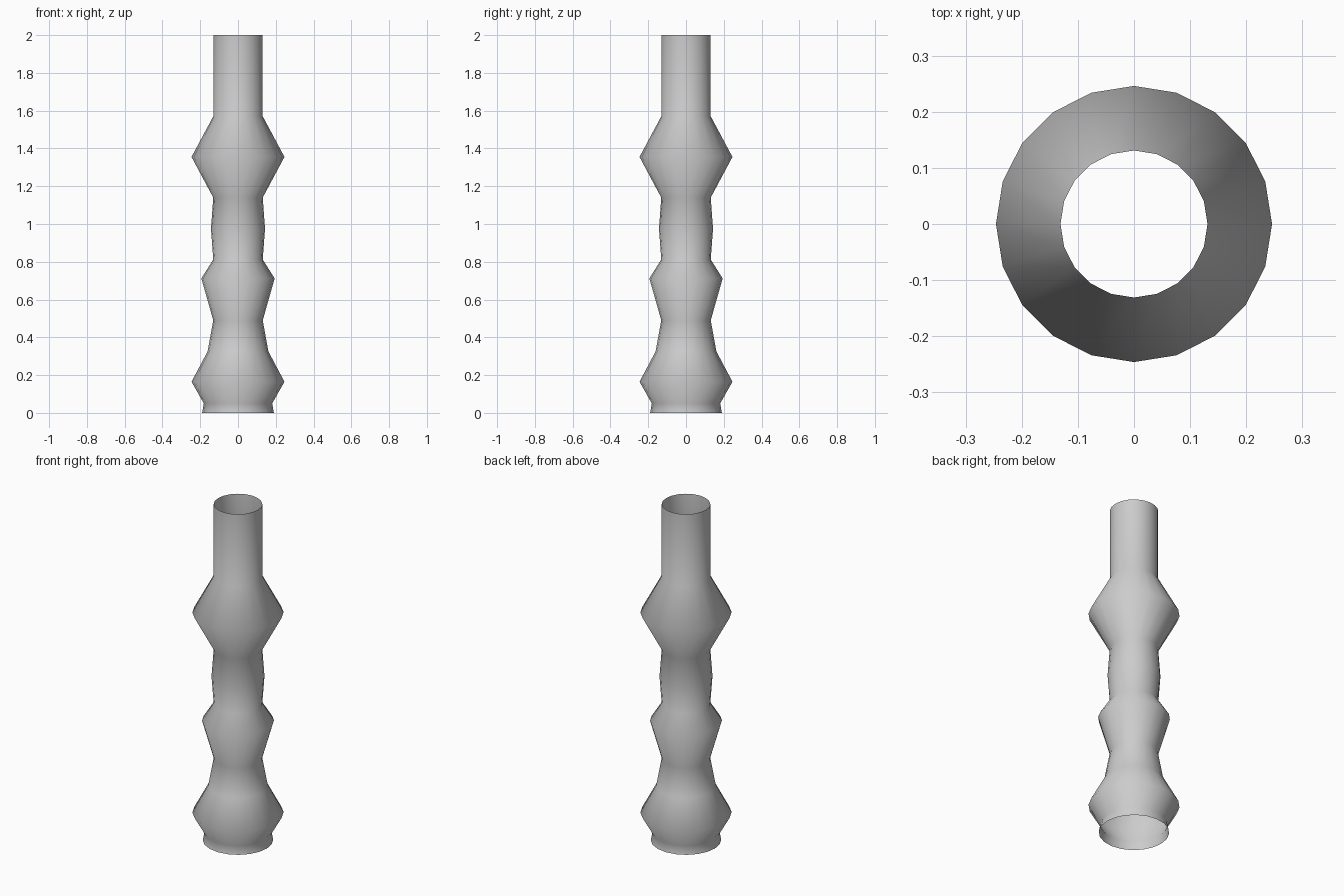
import bpy, bmesh
from math import cos, sin, tau

if "Cube" in bpy.data.objects:
    bpy.data.objects.remove(bpy.data.objects["Cube"])

SIDES = 20

# Turned profile: (radius, height) from foot to neck
PROFILE = [
    (0.190, 0.00), (0.181, 0.05),                  # foot collar
    (0.246, 0.165), (0.161, 0.325), (0.131, 0.49), # lower bulb
    (0.194, 0.712), (0.131, 0.812),                # middle ring
    (0.143, 0.975), (0.131, 1.14),                 # slim waist
    (0.246, 1.355), (0.131, 1.57),                 # upper bulb
    (0.131, 2.00),                                 # straight neck
]


def lathe(name, profile, sides):
    bm = bmesh.new()
    rings = [[bm.verts.new((r * cos(tau * i / sides), r * sin(tau * i / sides), z))
              for i in range(sides)] for r, z in profile]
    for low, high in zip(rings, rings[1:]):
        for i in range(sides):
            j = (i + 1) % sides
            bm.faces.new((low[i], low[j], high[j], high[i])).smooth = True
    mesh = bpy.data.meshes.new(name)
    bm.to_mesh(mesh)
    bm.free()
    obj = bpy.data.objects.new(name, mesh)
    bpy.context.collection.objects.link(obj)
    return obj


# Thin open tube, open at both ends
lathe("turned_post", PROFILE, SIDES)
